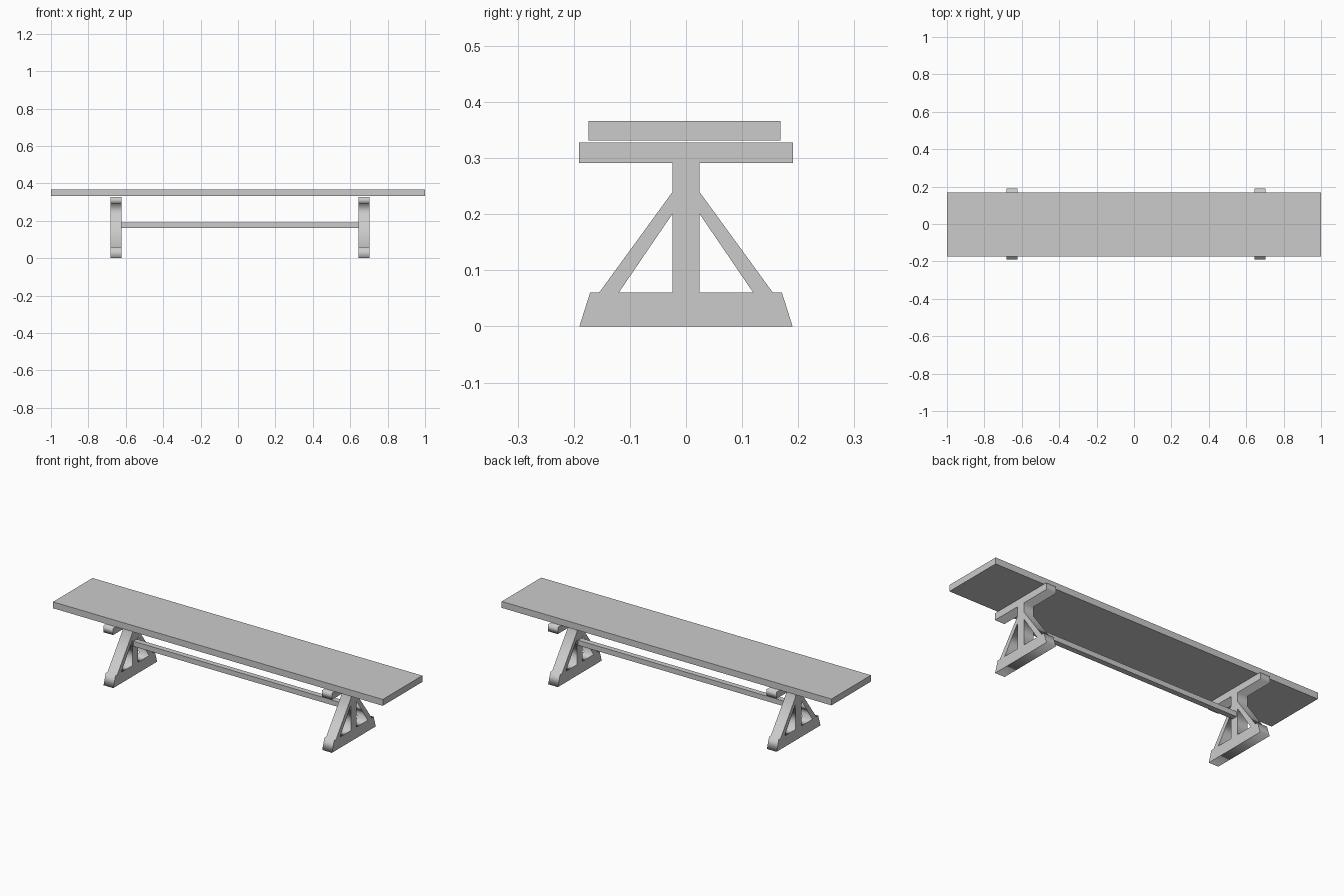
import bpy
from math import pi

if "Cube" in bpy.data.objects:
    bpy.data.objects.remove(bpy.data.objects["Cube"])


def box(name, lo, hi):
    """Axis-aligned box between two corners."""
    bpy.ops.mesh.primitive_cube_add(
        size=1, location=[(a + b) / 2 for a, b in zip(lo, hi)])
    ob = bpy.context.object
    ob.name = name
    ob.scale = [b - a for a, b in zip(lo, hi)]
    bpy.ops.object.transform_apply(location=False, rotation=False, scale=True)
    return ob


def mirrored(points):
    return [(-y, z) for y, z in reversed(points)]


# Trestle outline (y, z): crossbar, post, brace and splayed foot, right half
half = [(0.19, 0), (0.171, 0.06), (0.155, 0.06), (0.0245, 0.239),
        (0.0245, 0.291), (0.191, 0.291), (0.191, 0.328)]
# Triangular opening between post and brace
hole = [(0.0245, 0.06), (0.12, 0.06), (0.0245, 0.2)]

curve = bpy.data.curves.new("trestle_profile", 'CURVE')
curve.dimensions = '2D'
curve.fill_mode = 'BOTH'
curve.extrude = 0.0295
for loop in (half + mirrored(half), hole, mirrored(hole)):
    spline = curve.splines.new('POLY')
    spline.points.add(len(loop) - 1)
    for p, (y, z) in zip(spline.points, loop):
        p.co = (y, z, 0, 1)
    spline.use_cyclic_u = True
profile = bpy.data.objects.new("trestle_profile", curve)
bpy.context.collection.objects.link(profile)
bpy.context.view_layer.update()
mesh = bpy.data.meshes.new_from_object(profile)
bpy.data.objects.remove(profile)

# Two trestles standing across the bench
for name, x in (("left_trestle", -0.653), ("right_trestle", 0.6735)):
    ob = bpy.data.objects.new(name, mesh)
    ob.rotation_euler = (pi / 2, 0, pi / 2)
    ob.location.x = x
    bpy.context.collection.objects.link(ob)

# Seat plank, floating just above the crossbars
box("seat", (-1, -0.174, 0.331), (1, 0.168, 0.366))

# Stretcher bar between the posts
box("stretcher", (-0.63, -0.015, 0.162), (0.65, 0.015, 0.19))
